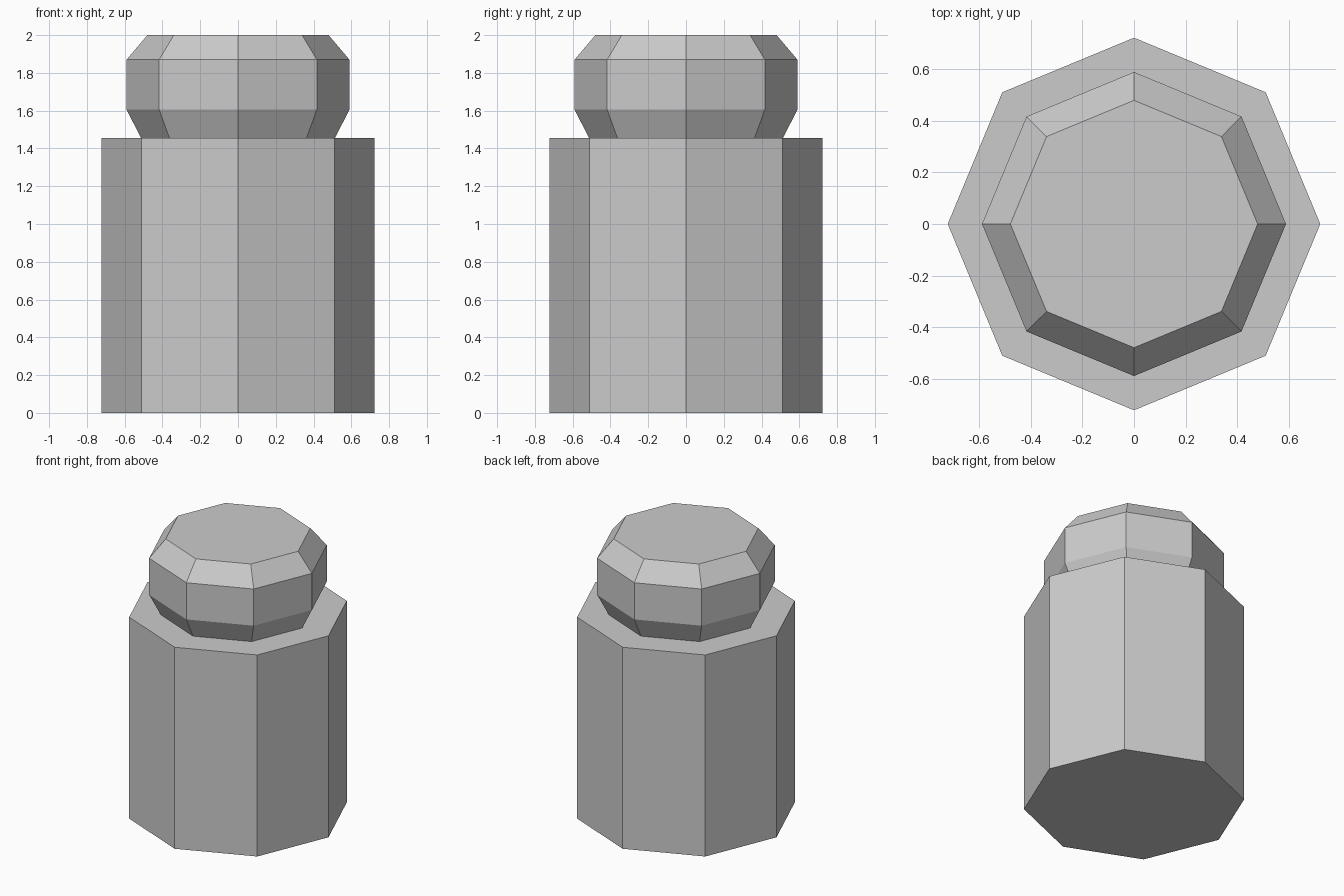
import bpy
import bmesh
from math import cos, sin, tau

SIDES = 8

cube = bpy.data.objects.get("Cube")
if cube:
    bpy.data.objects.remove(cube, do_unlink=True)

# Single plain grey
grey = bpy.data.materials.new("plain_grey")
grey.use_nodes = True
colour = (0.6, 0.6, 0.6, 1.0)
grey.diffuse_color = colour
grey.node_tree.nodes["Principled BSDF"].inputs["Base Color"].default_value = colour


def turned(name, profile):
    """Closed octagonal solid from (radius, height) rings, bottom to top."""
    bm = bmesh.new()
    rings = [[bm.verts.new((r * cos(tau * i / SIDES), r * sin(tau * i / SIDES), z))
              for i in range(SIDES)] for r, z in profile]
    for low, high in zip(rings, rings[1:]):
        for i in range(SIDES):
            j = (i + 1) % SIDES
            bm.faces.new((low[i], low[j], high[j], high[i]))
    bm.faces.new(rings[0][::-1])
    bm.faces.new(rings[-1])
    mesh = bpy.data.meshes.new(name)
    bm.to_mesh(mesh)
    bm.free()
    mesh.materials.append(grey)
    obj = bpy.data.objects.new(name, mesh)
    bpy.context.collection.objects.link(obj)
    return obj


# Straight jar body
turned("jar_body", [(0.723, 0), (0.723, 1.455)])

# Lid with bevelled lower and upper rims
turned("jar_lid", [(0.513, 1.455), (0.59, 1.605), (0.59, 1.87), (0.48, 2.0)])
